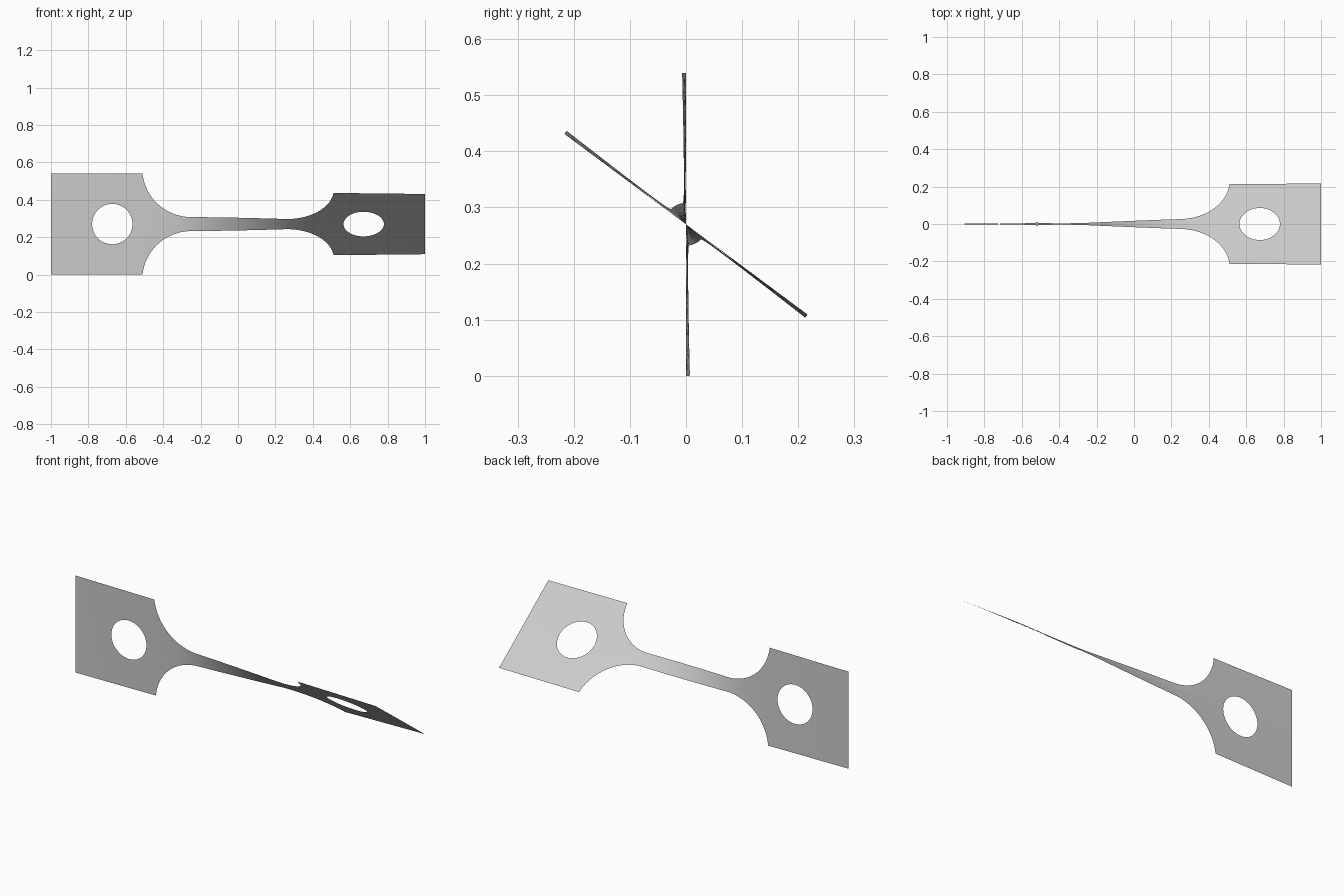
import bpy, bmesh
from math import sin, cos, pi, radians, sqrt

if "Cube" in bpy.data.objects:
    bpy.data.objects.remove(bpy.data.objects["Cube"])

HALF, NECK = 0.27, 0.038            # half widths of the tabs and the neck
SHOULDER, NECK_END = 0.51, 0.26     # where the fillet starts and ends
HOLE_X, HOLE_R = 0.672, 0.108
ARC_X, ARC_Z, ARC_R = 0.252, 0.298, 0.26
TWIST, ROWS = radians(53.4), 8


def outer(x):
    """Half width of the sheet at x."""
    x = abs(x)
    if x >= SHOULDER - 1e-6:
        return HALF
    if x <= NECK_END:
        return NECK
    return min(HALF, ARC_Z - sqrt(max(0, ARC_R ** 2 - (x - ARC_X) ** 2)))


def inner(x):
    """Half height of the round hole at x."""
    return sqrt(max(0, HOLE_R ** 2 - (abs(x) - HOLE_X) ** 2))


def span(a, b, n):
    return [a + (b - a) * i / n for i in range(n + 1)]


# Columns along the sheet, denser at the hole and the fillets
half = span(0, NECK_END, 20)
half += [ARC_X + ARC_R * sin(t) for t in span(0.06, 1.43, 24)]
half += span(SHOULDER, HOLE_X - HOLE_R, 3)
half += [HOLE_X - HOLE_R * cos(t) for t in span(0, pi, 32)]
half += span(HOLE_X + HOLE_R, 1, 8)
columns = sorted({round(s * x, 5) for x in half for s in (-1, 1)})

# Twist accumulates faster where the sheet is narrow
angles = [0]
for a, b in zip(columns, columns[1:]):
    angles.append(angles[-1] + (b - a) * outer((a + b) / 2) ** -1.6)
angles = [TWIST * a / angles[-1] for a in angles]

# Upper and lower halves of the twisted sheet
bm = bmesh.new()
for side in (1, -1):
    previous = None
    for x, angle in zip(columns, angles):
        row = []
        for s in span(inner(x), outer(x), ROWS):
            row.append(bm.verts.new((x, -side * s * sin(angle), HALF + side * s * cos(angle))))
        if previous:
            for i in range(ROWS):
                quad = [previous[i], row[i], row[i + 1], previous[i + 1]]
                bm.faces.new(quad if side > 0 else quad[::-1])
        previous = row
bmesh.ops.remove_doubles(bm, verts=bm.verts, dist=0.0002)

mesh = bpy.data.meshes.new("twisted_sheet")
bm.to_mesh(mesh)
bm.free()
sheet = bpy.data.objects.new("twisted_sheet", mesh)
bpy.context.collection.objects.link(sheet)

# Plain grey metal
grey = bpy.data.materials.new("light_grey")
grey.use_nodes = True
colour = (0.6, 0.6, 0.6, 1)
grey.diffuse_color = colour
grey.node_tree.nodes["Principled BSDF"].inputs["Base Color"].default_value = colour
mesh.materials.append(grey)

bpy.context.view_layer.objects.active = sheet
sheet.select_set(True)
bpy.ops.object.shade_smooth_by_angle(angle=radians(30))
